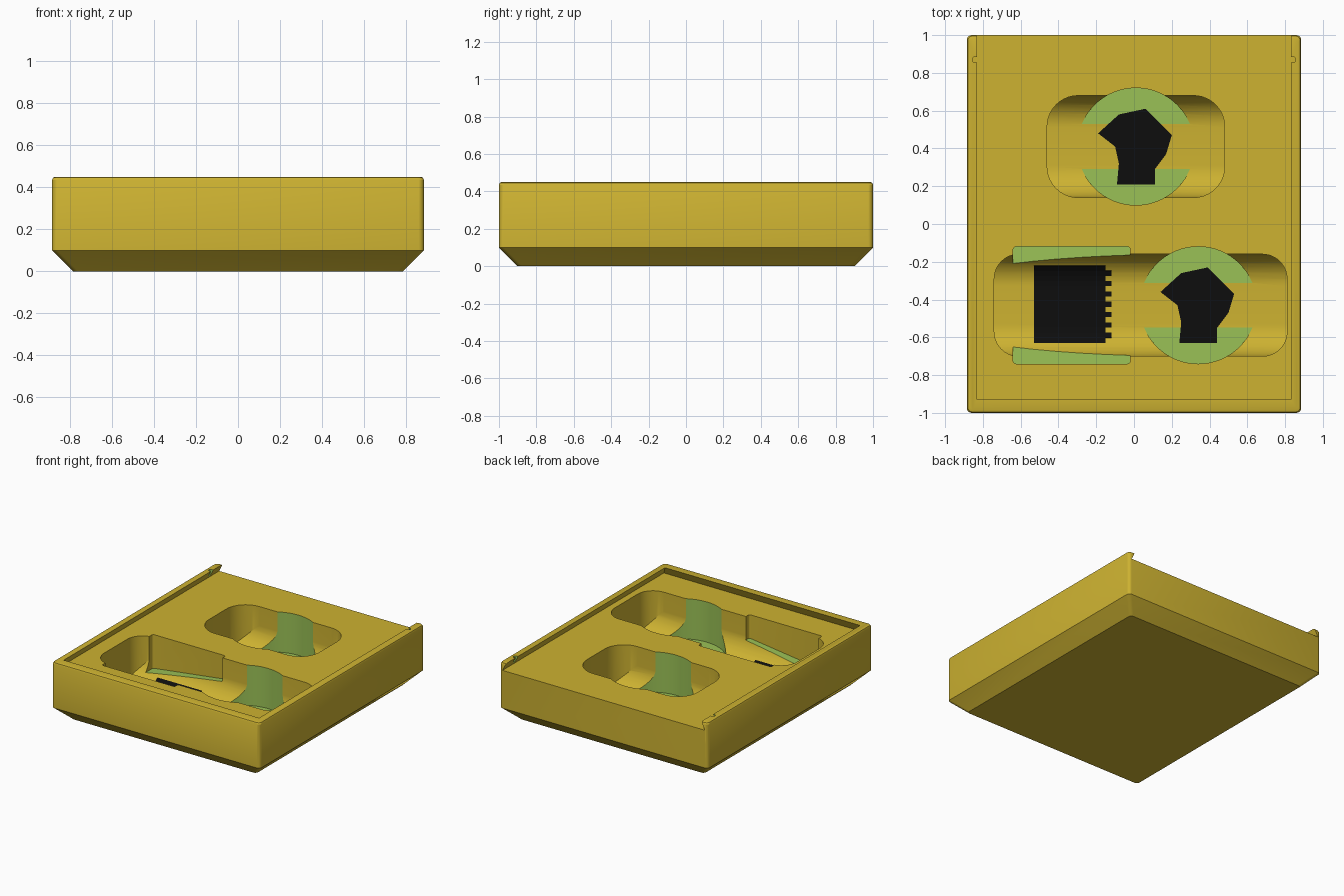
import bpy, bmesh, math
from mathutils import Vector

if "Cube" in bpy.data.objects:
    bpy.data.objects.remove(bpy.data.objects["Cube"])


# Materials
def linear(c):
    c /= 255
    return c / 12.92 if c <= 0.04045 else ((c + 0.055) / 1.055) ** 2.4


def material(name, rgb):
    m = bpy.data.materials.new(name)
    m.use_nodes = True
    col = [linear(c) for c in rgb] + [1.0]
    m.diffuse_color = col
    m.node_tree.nodes["Principled BSDF"].inputs["Base Color"].default_value = col
    return m


PALETTE = [material("mustard yellow", (205, 178, 49)),
           material("leaf green", (154, 193, 86)),
           material("black", (13, 13, 13))]
YELLOW, GREEN, BLACK = range(3)

FLOOR = 0.08      # flat bottom of the pockets
DECK = 0.39       # surface under the sliding lid
SCOOP = 0.17      # fillet radius along the pocket sides


# Helpers
def ring(x0, x1, y0, y1, r, seg=4):
    """Rounded rectangle outline, counter-clockwise."""
    pts = []
    corners = [(x1 - r, y1 - r), (x0 + r, y1 - r), (x0 + r, y0 + r), (x1 - r, y0 + r)]
    for q, (cx, cy) in enumerate(corners):
        for i in range(seg + 1):
            a = math.pi / 2 * (q + i / seg)
            pts.append((cx + r * math.cos(a), cy + r * math.sin(a)))
    return pts


def circle(cx, cy, r, n):
    return [(cx + r * math.cos(math.tau * i / n), cy + r * math.sin(math.tau * i / n))
            for i in range(n)]


def make(name, bm, color):
    bmesh.ops.recalc_face_normals(bm, faces=bm.faces)
    me = bpy.data.meshes.new(name)
    for m in PALETTE:
        me.materials.append(m)
    for f in bm.faces:
        f.material_index = color
    bm.to_mesh(me)
    bm.free()
    ob = bpy.data.objects.new(name, me)
    bpy.context.collection.objects.link(ob)
    return ob


def loft(name, rings, color=YELLOW):
    """Closed solid through rings of 3D points."""
    bm = bmesh.new()
    rows = [[bm.verts.new(p) for p in r] for r in rings]
    n = len(rows[0])
    for a, b in zip(rows, rows[1:]):
        for i in range(n):
            bm.faces.new((a[i], a[(i + 1) % n], b[(i + 1) % n], b[i]))
    bm.faces.new(rows[0])
    bm.faces.new(rows[-1])
    return make(name, bm, color)


def at(pts, z):
    return [(x, y, z) for x, y in pts]


def prism(name, pts, z0, z1, color=YELLOW):
    return loft(name, [at(pts, z0), at(pts, z1)], color)


def boolean(ob, cutter, op="DIFFERENCE"):
    mod = ob.modifiers.new("cut", "BOOLEAN")
    mod.operation, mod.solver, mod.object = op, "EXACT", cutter
    bpy.context.view_layer.objects.active = ob
    bpy.ops.object.modifier_apply(modifier=mod.name)
    bpy.data.objects.remove(cutter)


# Tray body: chamfered foot, straight sides, softened top edge
def body_ring(inset, z):
    return at(ring(-0.885 + inset, 0.885 - inset, -1 + inset, 1 - inset, 0.025), z)


tray = loft("tray_body", [body_ring(0.1, 0), body_ring(0, 0.1), body_ring(0, 0.435),
                          body_ring(0.005, 0.446), body_ring(0.015, 0.45)])


# Dovetail channel for a sliding lid, open at the back
def channel_ring(grow, z):
    w = 0.83 + grow
    return [(-w, -0.93 - grow, z), (w, -0.93 - grow, z), (w, 1.2, z), (-w, 1.2, z)]


boolean(tray, loft("channel", [channel_ring(0.03, DECK), channel_ring(-0.005, 0.46)]))


# Scooped pockets
def pocket(x0, x1, y0, y1, r):
    cut = prism("pocket", ring(x0, x1, y0, y1, r, 10), 0, 0.6)
    profile = ring(y0 - 0.0005, y1 + 0.0005, FLOOR, 1, SCOOP, 14)
    scoop = loft("scoop", [[(x, y, z) for y, z in profile] for x in (-1, 1)])
    boolean(cut, scoop, "INTERSECT")
    boolean(tray, cut)


pocket(-0.46, 0.48, 0.14, 0.68, 0.165)
pocket(-0.74, 0.81, -0.70, -0.16, 0.13)

# Card slot with a sloping green floor
outline = ring(-0.64, -0.02, -0.74, -0.12, 0.015)
slot = loft("slot", [[(x, y, FLOOR + 0.05 + 0.08 * (x + 0.64) / 0.62) for x, y in outline],
                     at(outline, 0.6)])
for p in slot.data.polygons:
    if p.normal.z < -0.5:
        p.material_index = GREEN
boolean(tray, slot)

# Round coin wells
WELLS = [(0.01, 0.41), (0.34, -0.43)]
for cx, cy in WELLS:
    boolean(tray, prism("well", circle(cx, cy, 0.31, 64), FLOOR + 0.001, 0.6, GREEN))

# Lid detents in the rails
for side in (-1, 1):
    boolean(tray, prism("detent", circle(side * 0.84, 0.87, 0.016, 16), DECK, 0.6, GREEN))

bpy.ops.object.select_all(action="DESELECT")
tray.select_set(True)
bpy.context.view_layer.objects.active = tray
bpy.ops.object.shade_smooth_by_angle(angle=math.radians(25))

# Plain dark inlays in the wells
PATCH = [(-0.2, 0.07), (-0.09, 0.17), (0.05, 0.2), (0.19, 0.06), (0.16, -0.04),
         (0.1, -0.12), (0.1, -0.2), (-0.1, -0.2), (-0.09, -0.09), (-0.11, 0)]
for name, (cx, cy) in zip(("back_inlay", "front_inlay"), WELLS):
    prism(name, [(cx + x, cy + y) for x, y in PATCH], FLOOR, FLOOR + 0.005, BLACK)


# Dark toothed card inlay that follows the scooped floor
def scoop_z(y):
    d = min(y + 0.70, -0.16 - y)
    rise = SCOOP - math.sqrt(SCOOP ** 2 - (SCOOP - d) ** 2) if d < SCOOP else 0
    return FLOOR + rise + 0.004


bm = bmesh.new()
bands, y0, y1 = 15, -0.63, -0.22
rows = []
for i in range(bands + 1):
    y = y0 + (y1 - y0) * i / bands
    rows.append([bm.verts.new((x, y, scoop_z(y))) for x in (-0.53, -0.15, -0.12)])
for i, (a, b) in enumerate(zip(rows, rows[1:])):
    bm.faces.new((a[0], a[1], b[1], b[0]))
    if i % 2:
        bm.faces.new((a[1], a[2], b[2], b[1]))
bmesh.ops.delete(bm, geom=[v for v in bm.verts if not v.link_faces], context="VERTS")
card = make("card_inlay", bm, BLACK)
thick = card.modifiers.new("thickness", "SOLIDIFY")
thick.thickness, thick.offset = 0.005, 0
